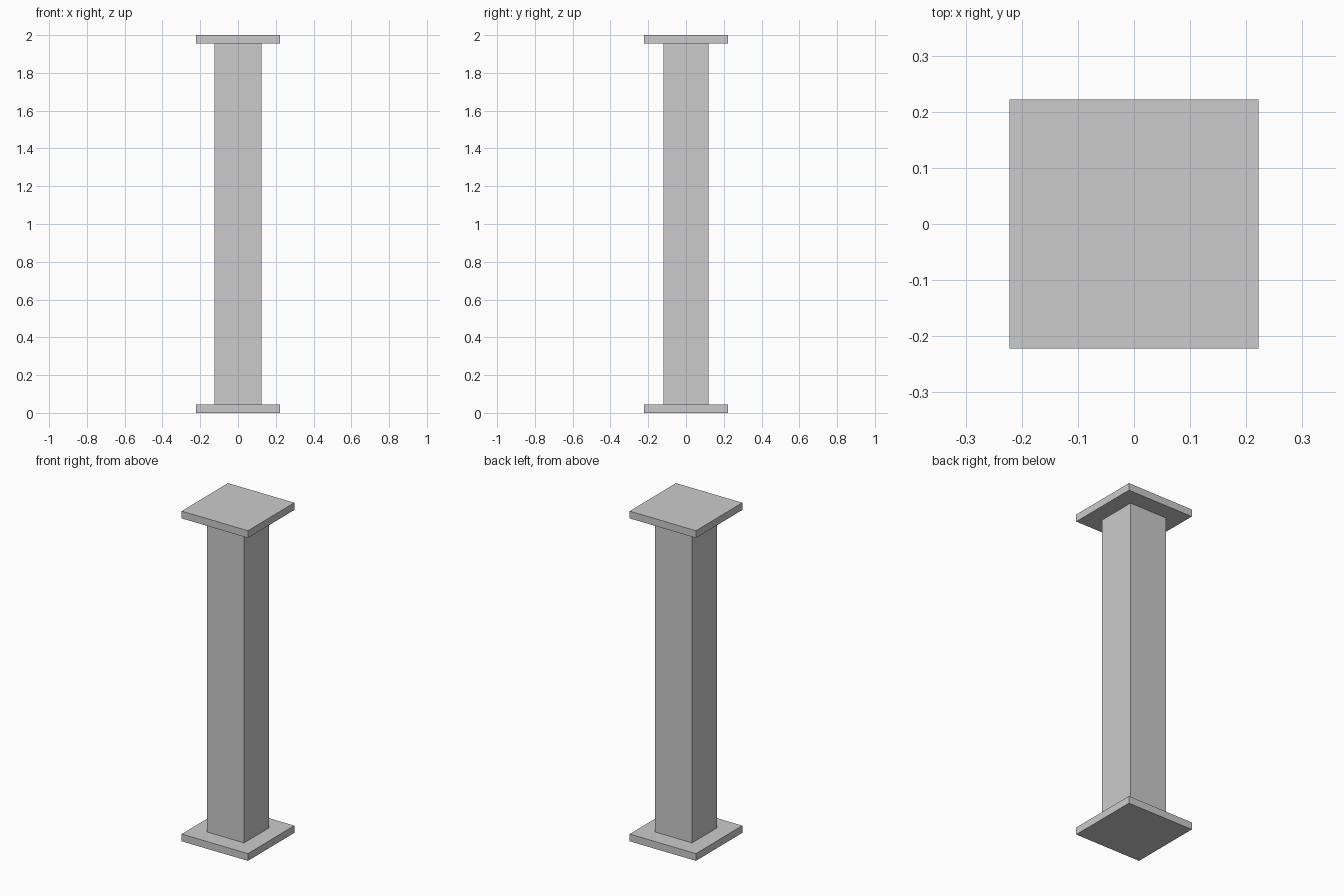
import bpy

if "Cube" in bpy.data.objects:
    bpy.data.objects.remove(bpy.data.objects["Cube"])


def box(name, size, z_bottom):
    """Axis-aligned box centred on x = y = 0, resting at z_bottom."""
    bpy.ops.mesh.primitive_cube_add(size=1, location=(0, 0, z_bottom + size[2] / 2))
    obj = bpy.context.object
    obj.name = obj.data.name = name
    obj.scale = size
    bpy.ops.object.transform_apply(location=False, rotation=False, scale=True)
    return obj


HEIGHT = 2.0
PLATE_WIDTH = 0.444
PLATE_THICKNESS = 0.044

# Square end plates
plate = (PLATE_WIDTH, PLATE_WIDTH, PLATE_THICKNESS)
box("base_plate", plate, 0)
box("top_plate", plate, HEIGHT - PLATE_THICKNESS)

# Solid shaft, slightly wider than deep
box("column_shaft", (0.25, 0.24, HEIGHT - 2 * PLATE_THICKNESS), PLATE_THICKNESS)
